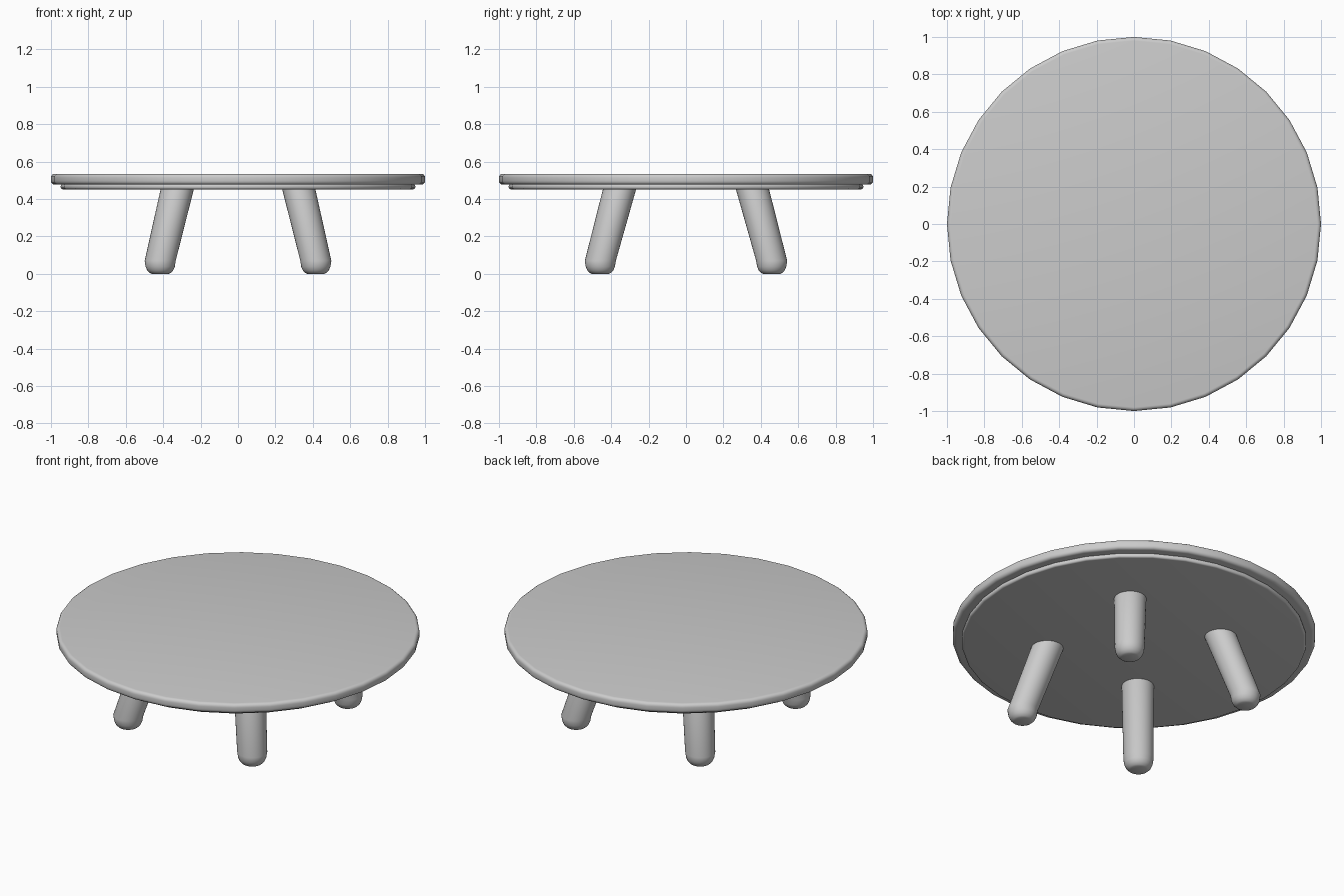
import bpy, bmesh, math

if "Cube" in bpy.data.objects:
    bpy.data.objects.remove(bpy.data.objects["Cube"])


def lathe(name, rings, sides):
    """Closed solid from stacked horizontal circles (cx, cy, z, radius)."""
    bm = bmesh.new()
    loops = []
    for cx, cy, z, r in rings:
        loops.append([bm.verts.new((cx + r * math.cos(2 * math.pi * i / sides),
                                    cy + r * math.sin(2 * math.pi * i / sides), z))
                      for i in range(sides)])
    for a, b in zip(loops, loops[1:]):
        for i in range(sides):
            j = (i + 1) % sides
            bm.faces.new((a[i], a[j], b[j], b[i]))
    bm.faces.new(loops[0][::-1])
    bm.faces.new(loops[-1])
    bmesh.ops.recalc_face_normals(bm, faces=bm.faces)
    mesh = bpy.data.meshes.new(name)
    bm.to_mesh(mesh)
    bm.free()
    ob = bpy.data.objects.new(name, mesh)
    bpy.context.collection.objects.link(ob)
    bpy.ops.object.select_all(action='DESELECT')
    ob.select_set(True)
    bpy.context.view_layer.objects.active = ob
    bpy.ops.object.shade_smooth_by_angle(angle=math.radians(35))
    return ob


def rounded_disc(name, radius, z0, z1, bevel, steps=4):
    """32-sided disc with rounded rims."""
    arc = [(math.sin(t * math.pi / 2 / steps), 1 - math.cos(t * math.pi / 2 / steps))
           for t in range(steps + 1)]
    low = [(0, 0, z0 + bevel * v, radius - bevel + bevel * u) for u, v in arc]
    high = [(0, 0, z1 - bevel * v, radius - bevel + bevel * u) for u, v in reversed(arc)]
    return lathe(name, low + high, 32)


# Round top and the smaller disc beneath it
rounded_disc("table_top", 1.0, 0.477, 0.535, 0.02)
rounded_disc("under_disc", 0.948, 0.452, 0.48, 0.012)

# Four splayed legs with rounded feet
foot = [(0.0, 0.045), (0.005, 0.056), (0.018, 0.069), (0.038, 0.078), (0.07, 0.083)]
for sx, side in ((-1, "left"), (1, "right")):
    for sy, end in ((-1, "front"), (1, "back")):
        rings = [(sx * 0.416, sy * 0.458, z, r) for z, r in foot]
        rings.append((sx * 0.322, sy * 0.352, 0.465, 0.089))
        lathe(f"{end}_{side}_leg", rings, 32)
